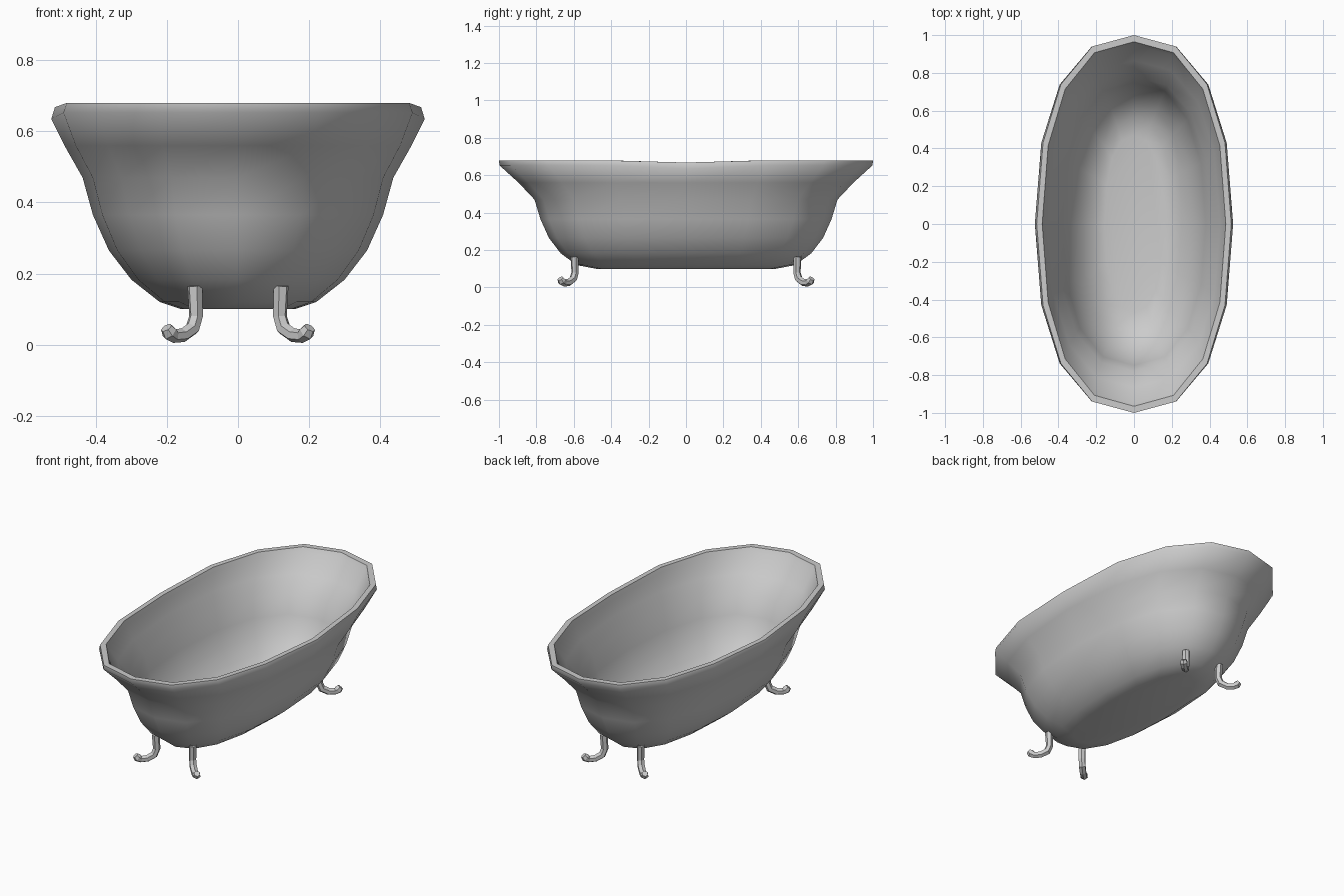
import bpy, bmesh, math
from mathutils import Vector

if "Cube" in bpy.data.objects:
    bpy.data.objects.remove(bpy.data.objects["Cube"])


def make_object(name, bm):
    bmesh.ops.recalc_face_normals(bm, faces=bm.faces)
    mesh = bpy.data.meshes.new(name)
    bm.to_mesh(mesh)
    bm.free()
    ob = bpy.data.objects.new(name, mesh)
    bpy.context.collection.objects.link(ob)
    return ob


def loft(bm, rings):
    # bridge closed rings of points and cap both ends
    loops = [[bm.verts.new(p) for p in ring] for ring in rings]
    n = len(loops[0])
    for a, b in zip(loops, loops[1:]):
        for i in range(n):
            j = (i + 1) % n
            bm.faces.new((a[i], a[j], b[j], b[i]))
    bm.faces.new(loops[0][::-1])
    bm.faces.new(loops[-1])


# Tub: 16-sided oval outline, lofted up the outside, over the rim, down the inside
quarter = [(1, 0), (0.935, 0.43), (0.75, 0.74), (0.43, 0.94)]
outline = []
for k in range(4):
    for x, y in (quarter if k % 2 == 0 else
                 [(0, 1)] + [q for q in quarter[:0:-1]]):
        sx = 1 if k in (0, 3) else -1
        sy = 1 if k in (0, 1) else -1
        if k == 2:
            outline.append((-x, -y))
        else:
            outline.append((sx * x, sy * y))

# half width, half length, height, dip at the middle of the long sides
profile = [
    (0.16, 0.48, 0.10, 0), (0.22, 0.585, 0.12, 0), (0.30, 0.67, 0.183, 0),
    (0.363, 0.733, 0.265, 0), (0.408, 0.778, 0.365, 0), (0.437, 0.81, 0.47, 0),
    (0.488, 0.895, 0.56, 0), (0.525, 0.997, 0.653, 0.018),
    (0.515, 1.0, 0.68, 0.012), (0.486, 0.965, 0.68, 0.012),
    (0.478, 0.95, 0.655, 0.015), (0.455, 0.865, 0.56, 0),
    (0.408, 0.78, 0.475, 0), (0.38, 0.748, 0.37, 0), (0.336, 0.705, 0.28, 0),
    (0.28, 0.645, 0.205, 0), (0.21, 0.565, 0.148, 0), (0.155, 0.47, 0.13, 0),
]
bm = bmesh.new()
loft(bm, [[(x * hx, y * hy, z - (dip if y == 0 else 0)) for x, y in outline]
          for hx, hy, z, dip in profile])
tub = make_object("bathtub_shell", bm)
bpy.context.view_layer.objects.active = tub
tub.select_set(True)
bpy.ops.object.shade_smooth_by_angle(angle=math.radians(50))

# Feet: six-sided curled legs pointing diagonally outwards, mirrored to all corners
base = Vector((0.118, 0.593, 0))
out = Vector((0.73, 0.69, 0)).normalized()
side = Vector((-out.y, out.x, 0))
up = Vector((0, 0, 1))
# distance outwards, height, radius
path = [(0.004, 0.165, 0.022), (0, 0.08, 0.020), (0.014, 0.046, 0.021),
        (0.05, 0.027, 0.020), (0.085, 0.024, 0.019), (0.103, 0.034, 0.023),
        (0.115, 0.048, 0.017)]
centres = [base + out * d + up * z for d, z, r in path]
rings = []
for i, c in enumerate(centres):
    tangent = (centres[min(i + 1, len(path) - 1)] - centres[max(i - 1, 0)]).normalized()
    normal = tangent.cross(side)
    r = path[i][2]
    rings.append([c + side * r * math.cos(a) + normal * r * math.sin(a)
                  for a in [math.tau * k / 6 + math.pi / 6 for k in range(6)]])
bm = bmesh.new()
loft(bm, rings)
feet = make_object("curled_feet", bm)
mod = feet.modifiers.new("mirror", 'MIRROR')
mod.use_axis = (True, True, False)
mod.mirror_object = tub
mod.use_mirror_merge = False
